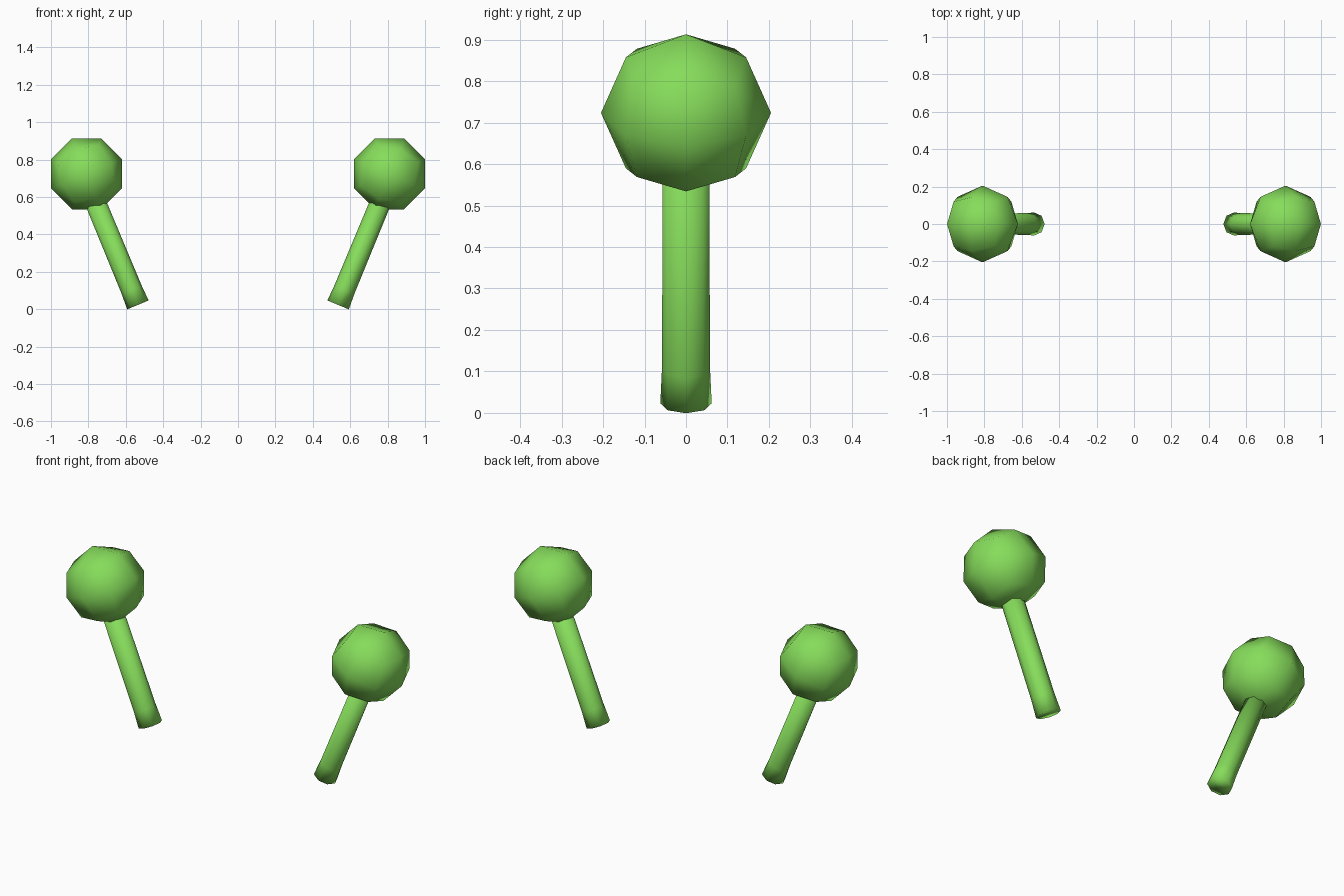
import bpy
import bmesh
import math
from mathutils import Matrix, Vector

cube = bpy.data.objects.get("Cube")
if cube:
    bpy.data.objects.remove(cube, do_unlink=True)

TILT = math.radians(22.5)
BALL_RADIUS = 0.205
BALL_CENTRE = Vector((0.81, 0, 0.7235))
STALK_FOOT = Vector((0.535, 0, 0.023))

green = bpy.data.materials.new("leaf green")
green.use_nodes = True
colour = (0.24, 0.72, 0.105, 1)
green.diffuse_color = colour
green.node_tree.nodes["Principled BSDF"].inputs["Base Color"].default_value = colour


def finish(bm, name):
    """Turn a bmesh into a smooth green object."""
    bmesh.ops.recalc_face_normals(bm, faces=bm.faces)
    for face in bm.faces:
        face.smooth = True
    mesh = bpy.data.meshes.new(name)
    bm.to_mesh(mesh)
    bm.free()
    mesh.materials.append(green)
    obj = bpy.data.objects.new(name, mesh)
    bpy.context.scene.collection.objects.link(obj)


def make_ball(name, side):
    """Low-poly ball: a cube cut once each way and rounded out."""
    bm = bmesh.new()
    bmesh.ops.create_cube(bm, size=2)
    bmesh.ops.subdivide_edges(bm, edges=bm.edges[:], cuts=1, use_grid_fill=True)
    for vert in bm.verts:
        vert.co = vert.co.normalized() * BALL_RADIUS
    centre = Vector((side * BALL_CENTRE.x, 0, BALL_CENTRE.z))
    bm.transform(Matrix.Translation(centre) @ Matrix.Rotation(side * TILT, 4, "Y"))
    finish(bm, name)


def make_stalk(name, side):
    """Eight-sided leaning rod, flared a little at the foot."""
    bm = bmesh.new()
    rings = []
    for height, radius in ((0, 0.062), (0.09, 0.058), (0.62, 0.056)):
        ring = bmesh.ops.create_circle(bm, segments=8, radius=radius,
                                       matrix=Matrix.Translation((0, 0, height)))
        rings.append(ring["verts"])
    for low, high in zip(rings, rings[1:]):
        for i in range(8):
            j = (i + 1) % 8
            bm.faces.new((low[i], low[j], high[j], high[i]))
    bm.faces.new(rings[0])
    bm.faces.new(rings[-1])
    foot = Vector((side * STALK_FOOT.x, 0, STALK_FOOT.z))
    bm.transform(Matrix.Translation(foot) @ Matrix.Rotation(side * TILT, 4, "Y"))
    finish(bm, name)


# Mirrored pair of antennae
for label, side in (("left", 1), ("right", -1)):
    make_ball(label + "_antenna_ball", side)
    make_stalk(label + "_antenna_stalk", side)
